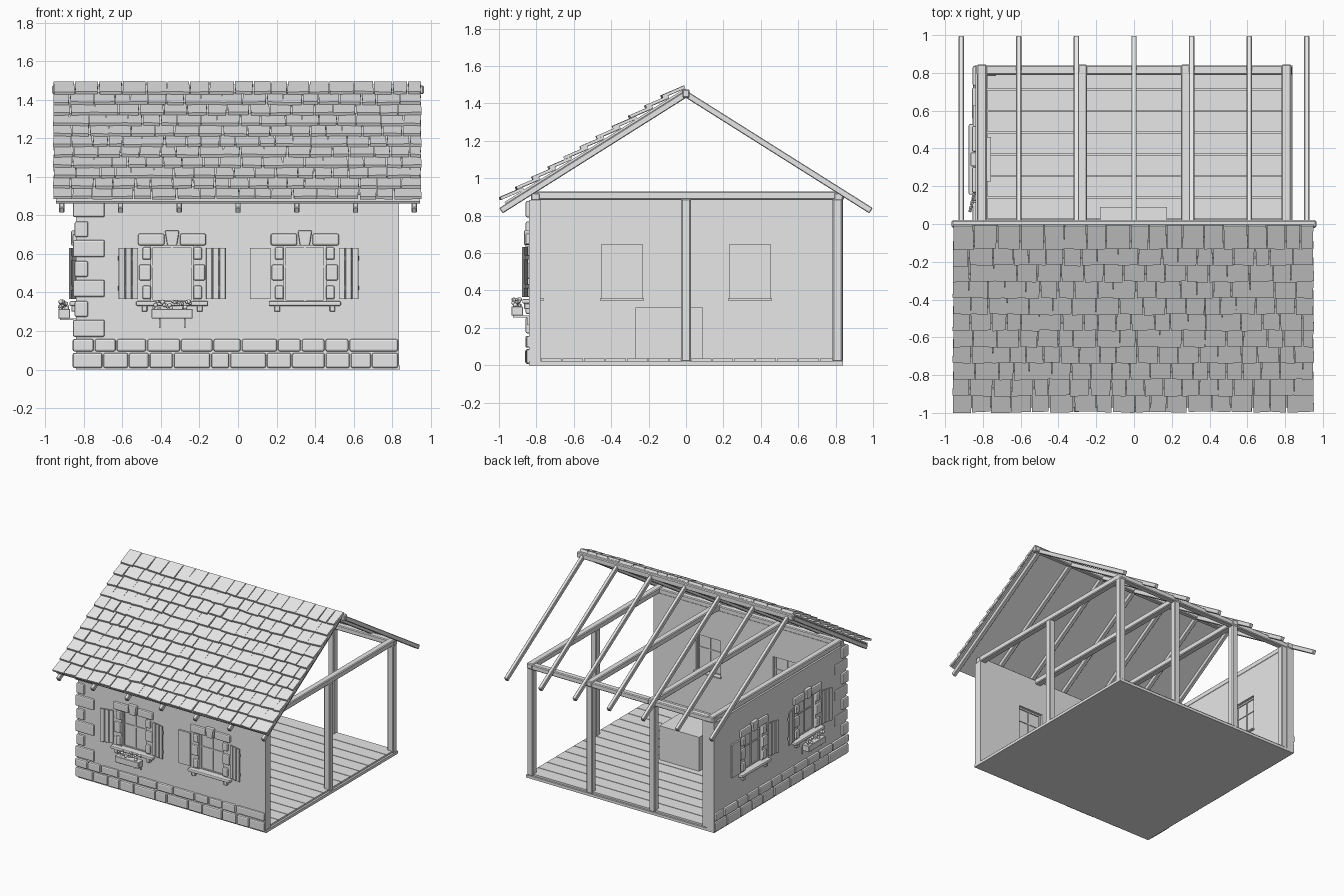
import bpy, bmesh, math, random
from mathutils import Matrix, Vector

if "Cube" in bpy.data.objects:
    bpy.data.objects.remove(bpy.data.objects["Cube"])

random.seed(4)
I = Matrix.Identity(4)
T = Matrix.Translation
R = Matrix.Rotation
mat = bpy.data.materials.new("plain_grey")
mat.diffuse_color = (0.8, 0.8, 0.8, 1)
mat.use_nodes = True
mat.node_tree.nodes["Principled BSDF"].inputs["Base Color"].default_value = mat.diffuse_color


def add_box(bm, b, M=I, taper=1.0, jitter=0.0):
    x0, x1, y0, y1, z0, z1 = b
    c = Vector(((x0 + x1) / 2, (y0 + y1) / 2, (z0 + z1) / 2))
    verts = bmesh.ops.create_cube(bm, size=1)["verts"]
    dx = {s: random.uniform(-jitter, jitter) for s in (-1, 1)}
    dy = {s: random.uniform(-jitter, jitter) for s in (-1, 1)}
    for v in verts:
        s = 1 if v.co.x > 0 else -1
        low = v.co.y < 0
        w = taper if v.co.z > 0 else 1
        p = c + Vector((v.co.x * (x1 - x0) * w, v.co.y * (y1 - y0), v.co.z * (z1 - z0)))
        if jitter and low:
            p += Vector((dx[s], dy[s], 0))
        v.co = M @ p


def finish(name, bm, bevel=0.0, segs=1, smooth=False):
    me = bpy.data.meshes.new(name)
    bm.to_mesh(me)
    bm.free()
    ob = bpy.data.objects.new(name, me)
    bpy.context.collection.objects.link(ob)
    me.materials.append(mat)
    if smooth:
        for p in me.polygons:
            p.use_smooth = True
    if bevel:
        m = ob.modifiers.new("bevel", 'BEVEL')
        m.width, m.segments = bevel, segs
    return ob


def boxes(name, bs, M=I, bevel=0.0, segs=1):
    bm = bmesh.new()
    for b in bs:
        add_box(bm, b, M)
    return finish(name, bm, bevel, segs)


# floor slab and planks
boxes("floor_slab", [(-0.84, 0.84, -0.84, 0.84, 0, 0.022)])
n, y0, y1 = 14, -0.775, 0.83
st = (y1 - y0) / n
boxes("floor_planks", [(-0.775, 0.825, y0 + i * st, y0 + (i + 1) * st - 0.005, 0.02, 0.036)
                       for i in range(n)])
boxes("storage_block", [(-0.18, 0.175, -0.27, 0.09, 0.034, 0.31)])

# timber frame
posts = [(0.81, 0.81), (0.81, 0), (0.28, 0.81), (-0.28, 0.81), (-0.755, 0.81)]
boxes("posts", [(x - 0.026, x + 0.026, y - 0.026, y + 0.026, 0.02, 0.89) for x, y in posts], bevel=0.006)
boxes("tie_beams", [(x - 0.026, x + 0.026, -0.83, 0.845, 0.885, 0.93)
                    for x in (-0.805, -0.275, 0.275, 0.807)], bevel=0.006)
boxes("wall_plates", [(-0.835, 0.835, y - 0.025, y + 0.025, 0.88, 0.922) for y in (-0.805, 0.815)], bevel=0.006)

# roof frame
a = math.atan(0.63)
slope = T((0, 0, 1.47)) @ R(a, 4, 'X')
back = Matrix.Scale(-1, 4, (0, 1, 0))
xs = [-0.915 + 0.305 * i for i in range(7)]
rafters = [(x - 0.014, x + 0.014, -1.18, -0.005, -0.034, 0) for x in xs]
boxes("front_rafters", rafters, slope, 0.004)
boxes("back_rafters", rafters, R(math.pi, 4, 'Z') @ slope, 0.004)
boxes("ridge_beam", [(-0.965, 0.965, -0.02, 0.02, 1.43, 1.475)], bevel=0.006)
boxes("roof_deck", [(-0.945, 0.945, -1.14, 0.0, 0, 0.012)], slope)

# roof tiles: overlapping rows, each tilted so its lower end lifts
bm = bmesh.new()
tilt = math.atan(0.016 / 0.102)
for r in range(11):
    s_end = 0.13 + 0.102 * r
    x = -0.957
    while x < 0.95:
        w = random.uniform(0.075, 0.13)
        if x + w > 0.90:
            w = 0.955 - x
        M = slope @ T((0, -s_end, 0.031 + random.uniform(0, 0.003))) @ R(-tilt * -1, 4, 'X').inverted()
        add_box(bm, (x, x + w - 0.005, 0, 0.135, 0, 0.016), M, jitter=0.005)
        x += w
finish("roof_tiles", bm)


def stone_row(bm, x0, x1, z0, z1, M):
    x = x0
    while x < x1 - 0.01:
        w = random.uniform(0.09, 0.2)
        if x + w > x1 - 0.08:
            w = x1 - x
        d = random.uniform(0.012, 0.02)
        add_box(bm, (x, x + w - 0.006, -0.84 - d, -0.82, z0, z1), M)
        x += w


def window(side, cx, M, flowers):
    W = M @ T((cx, -0.84, 0))  # local: x along wall, -y outward
    # pane with thin frame and cross bars
    boxes(side + "_window_pane", [(-0.112, 0.112, 0.024, 0.034, 0.35, 0.645)], W)
    bars = [(-0.005, 0.005, 0.018, 0.04, 0.35, 0.645), (-0.11, 0.11, 0.018, 0.04, 0.53, 0.54)]
    bars += [(sx - 0.006, sx + 0.006, 0.016, 0.042, 0.35, 0.645) for sx in (-0.104, 0.104)]
    bars += [(-0.11, 0.11, 0.016, 0.042, z, z + 0.012) for z in (0.35, 0.633)]
    boxes(side + "_window_bars", bars, W)
    # stone surround, lintel and keystone
    st = []
    for s in (-1, 1):
        for z0, z1, o in ((0.57, 0.635, 0.155), (0.462, 0.545, 0.172), (0.365, 0.435, 0.155)):
            st.append((min(s * 0.11, s * o), max(s * 0.11, s * o), -0.016, 0.02, z0, z1))
        st.append((min(s * 0.04, s * 0.177), max(s * 0.04, s * 0.177), -0.018, 0.02, 0.645, 0.705))
    boxes(side + "_window_stones", st, W, 0.009, 2)
    bm = bmesh.new()
    add_box(bm, (-0.025, 0.025, -0.026, 0.02, 0.643, 0.722), W, taper=1.5)
    finish(side + "_keystone", bm, 0.007, 2)
    # sills and sill brackets
    boxes(side + "_sill", [(-0.187, 0.187, -0.035, 0.03, 0.33, 0.355)], W, 0.007, 2)
    boxes(side + "_inner_sill", [(-0.118, 0.118, 0.04, 0.082, 0.347, 0.357)], W)
    boxes(side + "_sill_brackets", [(x - 0.014, x + 0.014, -0.025, 0.01, 0.3, 0.332)
                                    for x in (-0.143, 0.143)], W, 0.003)
    # shutters hinged beside the opening
    for s in (-1, 1):
        plain = s < 0 and not flowers
        H = W @ T((s * 0.178, -0.004, 0)) @ R(0 if plain else -s * math.radians(13), 4, 'Z')
        if plain:
            boxes(side + "_plain_shutter", [(-0.107, 0, -0.008, 0.006, 0.365, 0.632)], H)
        else:
            sl = []
            for i in range(3):
                p, q = s * 0.036 * i, s * (0.036 * i + 0.032)
                sl.append((min(p, q), max(p, q), -0.01, 0, 0.365, 0.632))
            for z in (0.41, 0.565):
                sl.append((min(0, s * 0.104), max(0, s * 0.104), -0.002, 0.006, z, z + 0.025))
            boxes(side + "_slatted_shutter", sl, H, 0.002)
    # flower box with brackets and blooms
    if flowers:
        boxes(side + "_flower_box", [(-0.107, 0.107, -0.093, -0.032, 0.265, 0.315)], W, 0.003)
        br = []
        for x in (-0.065, 0.065):
            br.append((x - 0.004, x + 0.004, -0.085, 0, 0.256, 0.266))
            br.append((x - 0.004, x + 0.004, -0.01, 0, 0.215, 0.266))
        boxes(side + "_flower_brackets", br, W)
        bm = bmesh.new()
        for i in range(22):
            p = Vector((-0.095 + 0.19 * i / 21, random.uniform(-0.085, -0.042), random.uniform(0.315, 0.355)))
            bmesh.ops.create_icosphere(bm, subdivisions=1, radius=random.uniform(0.008, 0.014), matrix=W @ T(p))
        finish(side + "_flowers", bm, smooth=True)


def wall(side, u0, u1, cxs, M):
    # wall panel pieced around its two openings
    bs, x = [], u0
    for c in cxs:
        bs.append((x, c - 0.11, -0.84, -0.778, 0.01, 0.885))
        bs.append((c - 0.11, c + 0.11, -0.84, -0.778, 0.01, 0.35))
        bs.append((c - 0.11, c + 0.11, -0.84, -0.778, 0.645, 0.885))
        x = c + 0.11
    bs.append((x, u1, -0.84, -0.778, 0.01, 0.885))
    boxes(side + "_wall", bs, M)


left = R(math.radians(-90), 4, 'Z')
wall("front", -0.84, 0.835, (-0.342, 0.347), I)
wall("left", -0.84, 0.778, (-0.342, 0.342), left)
window("front_left", -0.342, I, True)
window("front_right", 0.347, I, False)
window("left_rear", -0.342, left, False)
window("left_front", 0.342, left, True)

# foundation stones on both walls
bm = bmesh.new()
for M, p, q in ((I, -0.858, 0.836), (left, -0.838, 0.84)):
    stone_row(bm, p, q, 0.008, 0.086, M)
    stone_row(bm, p, q, 0.094, 0.158, M)
finish("foundation_stones", bm, 0.01, 2)

# corner stones, alternating long and short
bs = []
for i in range(7):
    z = 0.17 + 0.1035 * i
    lx, ly = (0.165, 0.078) if i % 2 == 0 else (0.078, 0.165)
    if i % 2:
        bs.append((-0.848, -0.848 + 0.07, -0.857, -0.857 + ly, z, z + 0.082))
    else:
        bs.append((-0.857, -0.857 + lx, -0.857, -0.857 + ly, z, z + 0.088))
boxes("corner_stones", bs, I, 0.009, 2)
